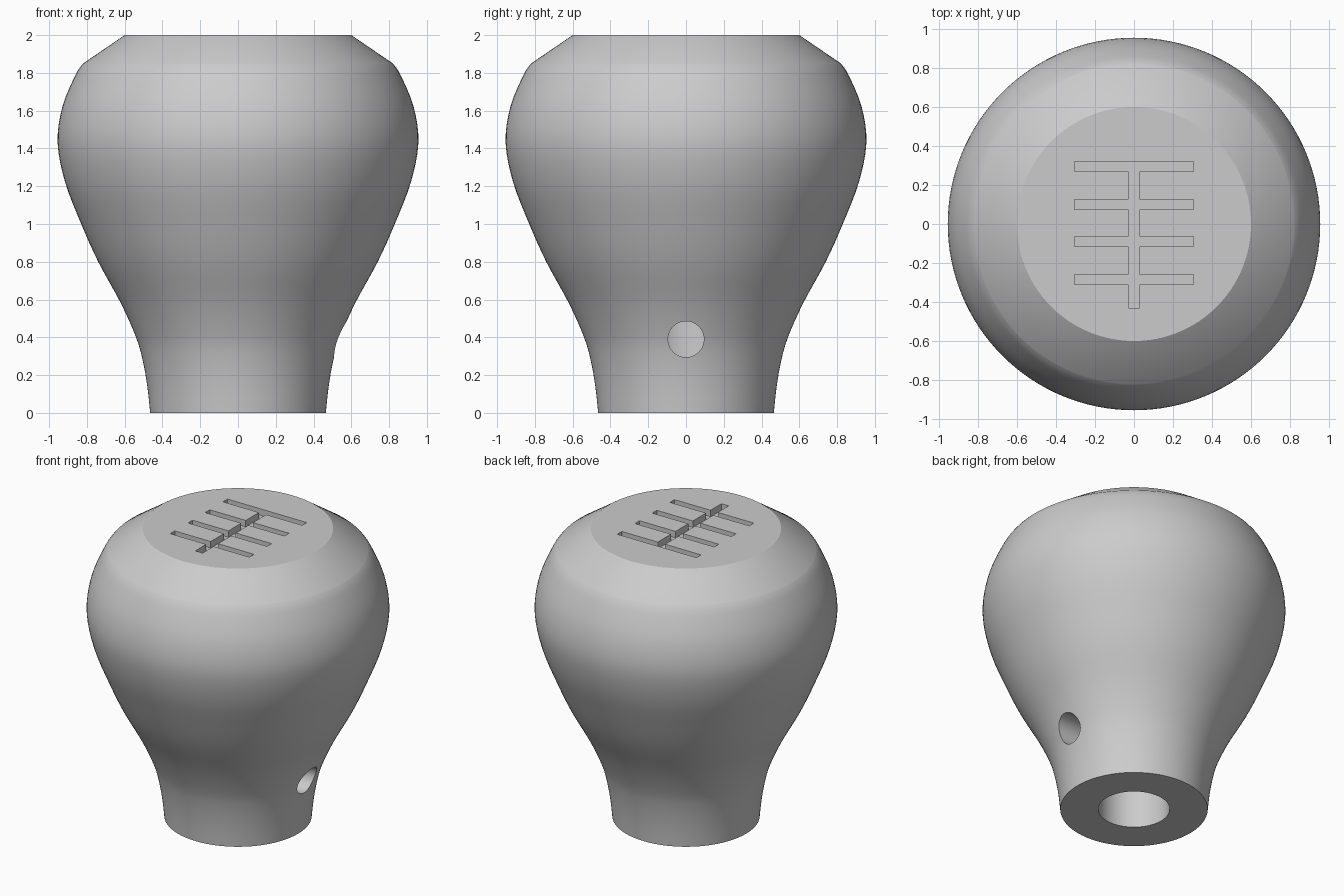
import bpy, bmesh, math
from mathutils import Matrix

cube = bpy.data.objects.get("Cube")
if cube:
    bpy.data.objects.remove(cube, do_unlink=True)

SIDES = 128
BORE_RADIUS, BORE_TOP = 0.225, 1.2
SLOT_DEPTH = 0.045

grey = bpy.data.materials.new("satin_grey")
grey.use_nodes = True
colour = (0.6, 0.6, 0.6, 1)
grey.diffuse_color = colour
grey.node_tree.nodes["Principled BSDF"].inputs["Base Color"].default_value = colour


def make_object(name, bm):
    bmesh.ops.recalc_face_normals(bm, faces=bm.faces)
    mesh = bpy.data.meshes.new(name)
    bm.to_mesh(mesh)
    bm.free()
    mesh.materials.append(grey)
    obj = bpy.data.objects.new(name, mesh)
    bpy.context.collection.objects.link(obj)
    return obj


def smooth_path(points, steps=4):
    """Catmull-Rom curve through the points."""
    ends = [points[0]] + points + [points[-1]]
    path = []
    for a, b, c, d in zip(ends, ends[1:], ends[2:], ends[3:]):
        for i in range(steps):
            t = i / steps
            path.append(tuple(
                q + t / 2 * (r - p + t * (2*p - 5*q + 4*r - s + t * (3*(q - r) + s - p)))
                for p, q, r, s in zip(a, b, c, d)))
    return path + [points[-1]]


def lathe(name, profile):
    """Turn (radius, height) points about z and cap both ends."""
    bm = bmesh.new()
    rings = []
    for r, z in profile:
        angles = [math.tau * i / SIDES for i in range(SIDES)]
        rings.append([bm.verts.new((r * math.cos(a), r * math.sin(a), z)) for a in angles])
    for low, high in zip(rings, rings[1:]):
        for i in range(SIDES):
            j = (i + 1) % SIDES
            bm.faces.new((low[i], low[j], high[j], high[i]))
    bm.faces.new(rings[0])
    bm.faces.new(rings[-1])
    return make_object(name, bm)


# Knob body: bored stem, flared bulb and flat top
outer = smooth_path([(0.465, 0), (0.48, 0.14), (0.505, 0.28), (0.54, 0.4), (0.62, 0.58),
                     (0.74, 0.8), (0.83, 1.0), (0.915, 1.22), (0.955, 1.43),
                     (0.93, 1.62), (0.86, 1.79), (0.82, 1.85)])
knob = lathe("knob_body", [(BORE_RADIUS, BORE_TOP), (BORE_RADIUS, 0)] + outer + [(0.6, 2)])

# Screw hole from the left side into the bore
bm = bmesh.new()
bmesh.ops.create_cone(bm, cap_ends=True, segments=64, radius1=0.095, radius2=0.095, depth=0.6,
                      matrix=Matrix.Translation((0.4, 0, 0.39)) @ Matrix.Rotation(math.pi / 2, 4, 'Y'))
screw_cutter = make_object("screw_hole_cutter", bm)

# Slot pattern on top: a spine with four cross bars
half = [(0.028, -0.43)]
for y in (-0.285, -0.09, 0.1, 0.295):
    half += [(0.028, y - 0.025), (0.305, y - 0.025), (0.305, y + 0.025), (0.028, y + 0.025)]
half.pop()
outline = half + [(-x, y) for x, y in reversed(half)]
bm = bmesh.new()
floor = bm.faces.new([bm.verts.new((x, y, 2 - SLOT_DEPTH)) for x, y in outline])
walls = bmesh.ops.extrude_face_region(bm, geom=[floor], use_keep_orig=True)
bmesh.ops.translate(bm, vec=(0, 0, 0.2),
                    verts=[v for v in walls["geom"] if isinstance(v, bmesh.types.BMVert)])
slot_cutter = make_object("slot_pattern_cutter", bm)

# Cut and bake the openings
bpy.ops.object.select_all(action='DESELECT')
bpy.context.view_layer.objects.active = knob
knob.select_set(True)
for cutter in (screw_cutter, slot_cutter):
    cut = knob.modifiers.new(cutter.name, 'BOOLEAN')
    cut.operation = 'DIFFERENCE'
    cut.solver = 'EXACT'
    cut.object = cutter
    bpy.ops.object.modifier_apply(modifier=cut.name)
    bpy.data.objects.remove(cutter, do_unlink=True)

bpy.ops.object.shade_smooth_by_angle(angle=math.radians(25))
